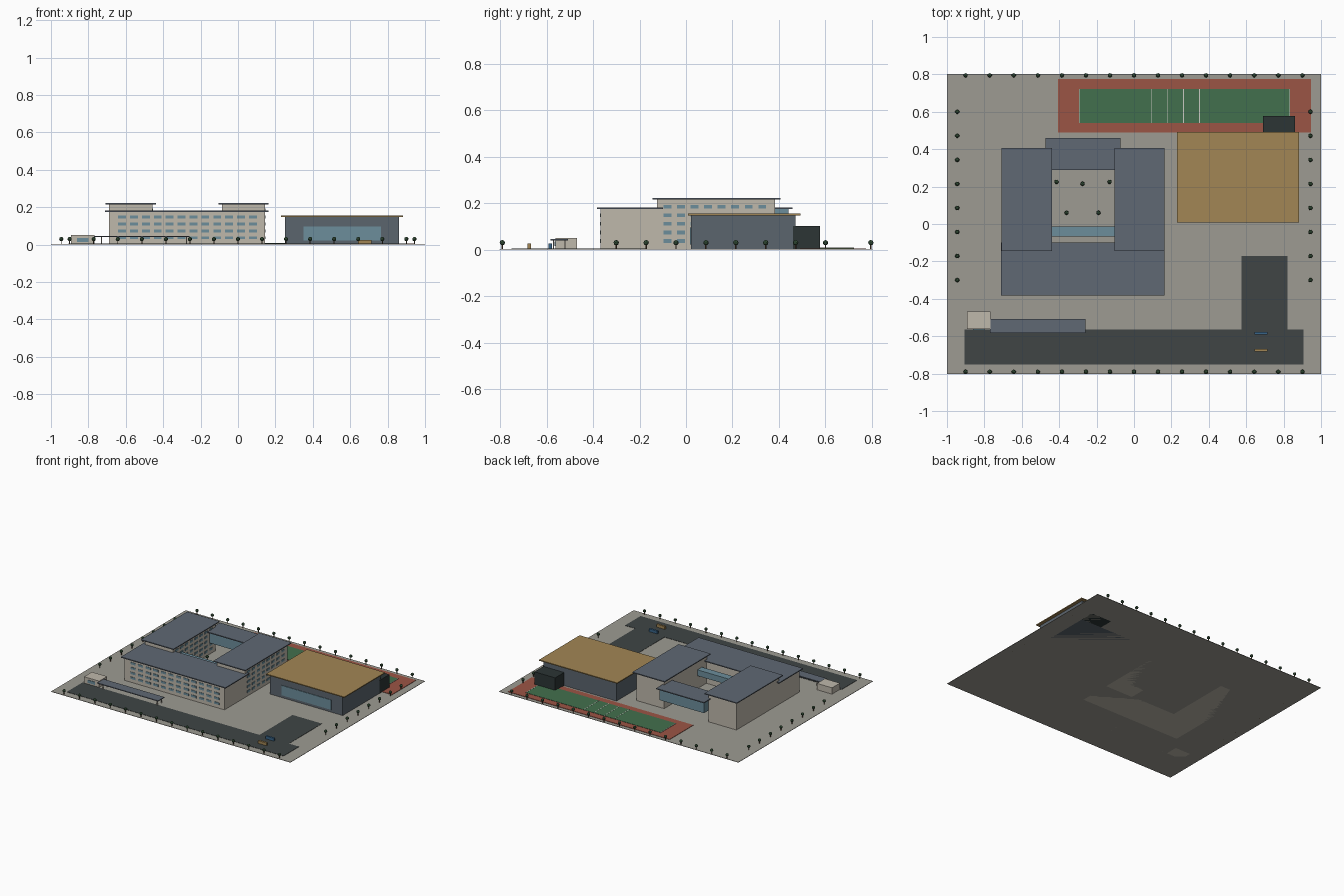
import bpy, bmesh
from mathutils import Matrix

# Palette
def mat(name, r, g, b):
    m = bpy.data.materials.new(name)
    m.diffuse_color = (r, g, b, 1)
    return m

PAVE = mat("paving", 0.34, 0.33, 0.29)
ASPH = mat("asphalt", 0.05, 0.06, 0.06)
WALL = mat("wall", 0.52, 0.48, 0.41)
ROOF = mat("slate_roof", 0.115, 0.14, 0.175)
GLASS = mat("glass", 0.15, 0.27, 0.33)
DARK = mat("dark_wall", 0.105, 0.13, 0.155)
BLACK = mat("near_black", 0.025, 0.035, 0.035)
TAN = mat("tan_roof", 0.36, 0.24, 0.09)
RED = mat("track_red", 0.33, 0.09, 0.06)
GREEN = mat("turf", 0.055, 0.16, 0.075)
WHITE = mat("line_white", 0.6, 0.6, 0.55)
LEAF = mat("leaf", 0.035, 0.08, 0.04)
TRUNK = mat("trunk", 0.12, 0.07, 0.04)
BLUE = mat("blue_paint", 0.04, 0.13, 0.25)

def finish(bm, name, m):
    me = bpy.data.meshes.new(name)
    bm.to_mesh(me)
    bm.free()
    me.materials.append(m)
    ob = bpy.data.objects.new(name, me)
    bpy.context.collection.objects.link(ob)
    return ob

# Boxes given as (x0, x1, y0, y1, z0, z1), merged into one object
def boxes(name, m, *specs):
    bm = bmesh.new()
    for x0, x1, y0, y1, z0, z1 in specs:
        mx = Matrix.Translation(((x0 + x1) / 2, (y0 + y1) / 2, (z0 + z1) / 2))
        mx = mx @ Matrix.Diagonal((x1 - x0, y1 - y0, z1 - z0, 1))
        bmesh.ops.create_cube(bm, size=1, matrix=mx)
    return finish(bm, name, m)

# Site slab and roads
boxes("ground", PAVE, (-1, 1, -0.803, 0.803, 0, 0.003))
boxes("front_road", ASPH, (-0.905, 0.905, -0.75, -0.565, 0.002, 0.005))
boxes("driveway", ASPH, (0.575, 0.82, -0.565, -0.17, 0.002, 0.005))

# Sports field
boxes("running_track", RED, (-0.405, 0.945, 0.49, 0.775, 0.002, 0.006))
boxes("turf_field", GREEN, (-0.295, 0.835, 0.54, 0.722, 0.005, 0.008))
boxes("field_lines", WHITE, *[(x - 0.002, x + 0.002, 0.54, 0.722, 0.007, 0.009)
                              for x in (-0.293, 0.095, 0.18, 0.265, 0.35, 0.833)])

# Front classroom block
boxes("front_block", WALL, (-0.69, 0.144, -0.367, -0.12, 0, 0.175))
boxes("front_block_roof", ROOF, (-0.71, 0.163, -0.383, -0.098, 0.175, 0.182))
ROWS = [0.037 * (i + 1) for i in range(5)]
boxes("front_windows", GLASS, *[(x - 0.021, x + 0.021, -0.37, -0.365, z - 0.008, z + 0.008)
      for z in ROWS[:4] for x in [-0.62 + 0.0636 * i for i in range(12)]])

# Side wings with windows on their right-hand walls
for side, x0, x1 in (("left", -0.69, -0.457), ("right", -0.086, 0.144)):
    boxes(side + "_wing", WALL, (x0, x1, -0.125, 0.383, 0, 0.215))
    boxes(side + "_wing_roof", ROOF, (x0 - 0.019, x1 + 0.019, -0.145, 0.406, 0.215, 0.222))
    boxes(side + "_wing_windows", GLASS, *[
        (x1 - 0.002, x1 + 0.003, y - 0.017, y + 0.017, z - 0.008, z + 0.008)
        for z in ROWS for y in [-0.08 + 0.0583 * i for i in range(8)]])

# Raised glazed links between the wings
boxes("rear_link", GLASS, (-0.458, -0.085, 0.31, 0.44, 0.09, 0.175))
boxes("rear_link_roof", ROOF, (-0.472, -0.072, 0.288, 0.459, 0.175, 0.182))
boxes("courtyard_bridge", GLASS, (-0.458, -0.085, -0.067, -0.013, 0.10, 0.145))

# Sports hall
boxes("hall", DARK, (0.252, 0.86, 0.022, 0.47, 0, 0.148))
boxes("hall_roof", TAN, (0.23, 0.883, 0.008, 0.493, 0.148, 0.155))
boxes("hall_glazing", GLASS, (0.35, 0.765, 0.018, 0.024, 0.022, 0.096))
boxes("hall_annex", BLACK, (0.69, 0.862, 0.46, 0.577, 0, 0.102))

# Gatehouse, entrance canopy and gate
boxes("gatehouse", WALL, (-0.893, -0.767, -0.562, -0.468, 0, 0.051))
boxes("gatehouse_window", GLASS, (-0.86, -0.80, -0.566, -0.56, 0.015, 0.036))
boxes("entrance_canopy", ROOF, (-0.77, -0.26, -0.582, -0.508, 0.04, 0.046))
boxes("canopy_posts", WALL, *[(x - 0.003, x + 0.003, y - 0.003, y + 0.003, 0, 0.041)
                              for x in (-0.73, -0.275) for y in (-0.57, -0.52)])

# Parked vehicles
boxes("blue_vehicle", BLUE, (0.645, 0.715, -0.592, -0.577, 0.005, 0.026))
boxes("tan_vehicle", TAN, (0.645, 0.715, -0.682, -0.667, 0.005, 0.026))

# Trees around the edge and in the courtyard
spots = [(-0.9 + 1.8 * i / 14, y) for i in range(15) for y in (-0.79, 0.795)]
spots += [(x, -0.3 + 0.9 * i / 7) for i in range(8) for x in (-0.945, 0.943)]
spots += [(-0.415, 0.225), (-0.275, 0.215), (-0.13, 0.225), (-0.36, 0.06), (-0.19, 0.06)]
crowns, trunks = bmesh.new(), bmesh.new()
for x, y in spots:
    bmesh.ops.create_icosphere(crowns, subdivisions=2, radius=0.0115,
                               matrix=Matrix.Translation((x, y, 0.03)))
    bmesh.ops.create_cone(trunks, cap_ends=True, segments=6, radius1=0.003, radius2=0.003,
                          depth=0.024, matrix=Matrix.Translation((x, y, 0.012)))
finish(crowns, "tree_crowns", LEAF)
finish(trunks, "tree_trunks", TRUNK)
